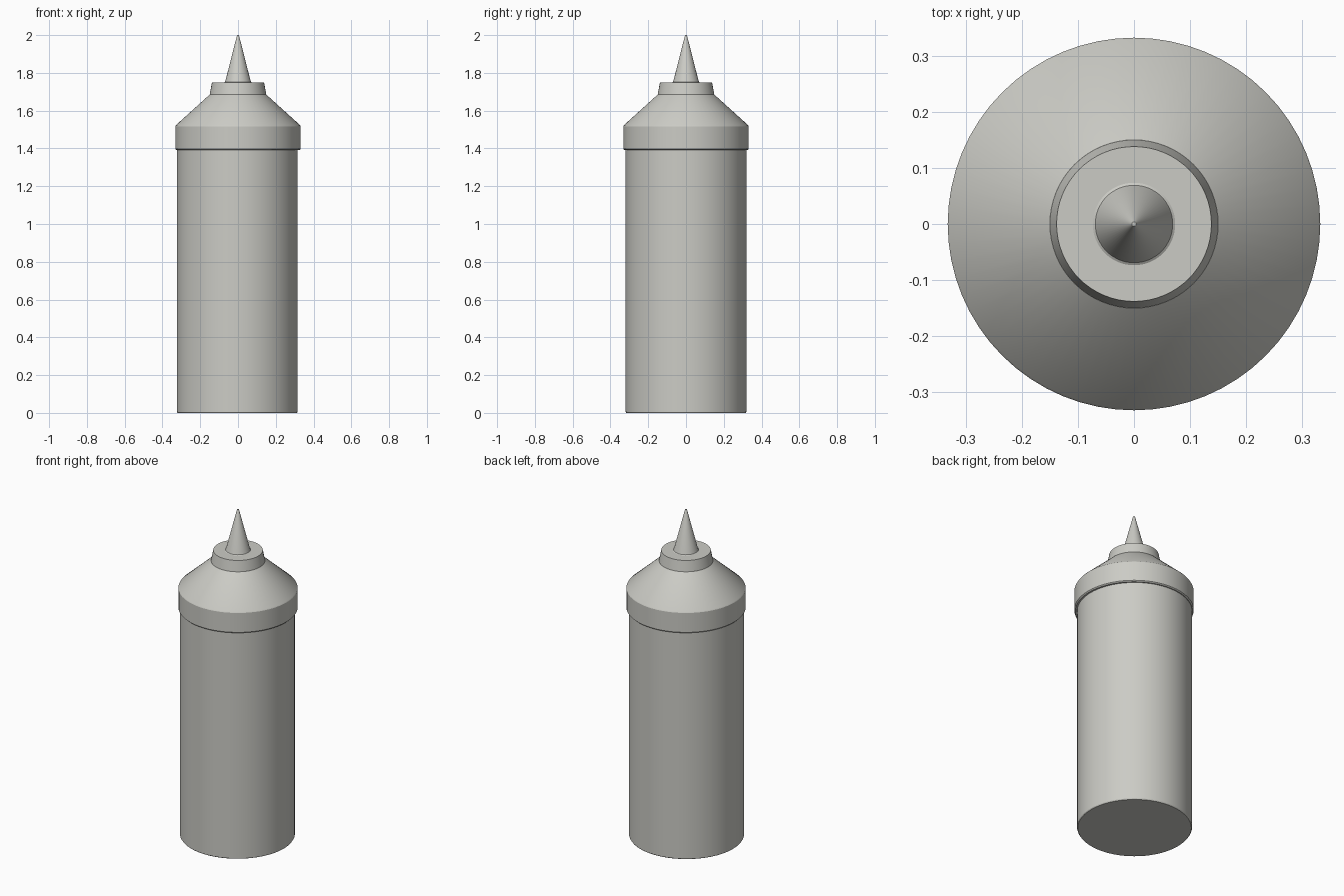
import bpy, bmesh, math

if "Cube" in bpy.data.objects:
    bpy.data.objects.remove(bpy.data.objects["Cube"])

SIDES = 64

plastic = bpy.data.materials.new("pale warm grey plastic")
plastic.diffuse_color = (0.60, 0.60, 0.56, 1)
plastic.use_nodes = True
plastic.node_tree.nodes["Principled BSDF"].inputs["Base Color"].default_value = plastic.diffuse_color


def lathe(name, profile, x=0.0):
    """Revolve (radius, height) points round z and cap both ends."""
    bm = bmesh.new()
    rings = []
    for r, z in profile:
        rings.append([bm.verts.new((r * math.cos(a) + x, r * math.sin(a), z))
                      for a in (2 * math.pi * i / SIDES for i in range(SIDES))])
    for low, high in zip(rings, rings[1:]):
        for i in range(SIDES):
            j = (i + 1) % SIDES
            bm.faces.new((low[i], low[j], high[j], high[i]))
    bm.faces.new(rings[0][::-1])
    bm.faces.new(rings[-1])
    bmesh.ops.recalc_face_normals(bm, faces=bm.faces)
    mesh = bpy.data.meshes.new(name)
    bm.to_mesh(mesh)
    bm.free()
    mesh.materials.append(plastic)
    obj = bpy.data.objects.new(name, mesh)
    bpy.context.collection.objects.link(obj)
    bpy.ops.object.select_all(action='DESELECT')
    obj.select_set(True)
    bpy.context.view_layer.objects.active = obj
    bpy.ops.object.shade_smooth_by_angle(angle=math.radians(25))
    return obj


# Straight bottle, sitting very slightly off the cap's axis
lathe("bottle_body", [(0.316, 0), (0.32, 0.006), (0.32, 1.42)], x=-0.004)

# Screw cap: straight skirt and sloping shoulder
lathe("cap", [(0.326, 1.392), (0.332, 1.398), (0.332, 1.517), (0.329, 1.523), (0.15, 1.685)])

# Tapered collar on top of the shoulder
lathe("collar", [(0.15, 1.684), (0.138, 1.749)])

# Pointed nozzle with a small flared foot
lathe("nozzle", [(0.075, 1.748), (0.069, 1.752), (0.066, 1.760), (0.006, 1.996), (0.004, 2.0)])
